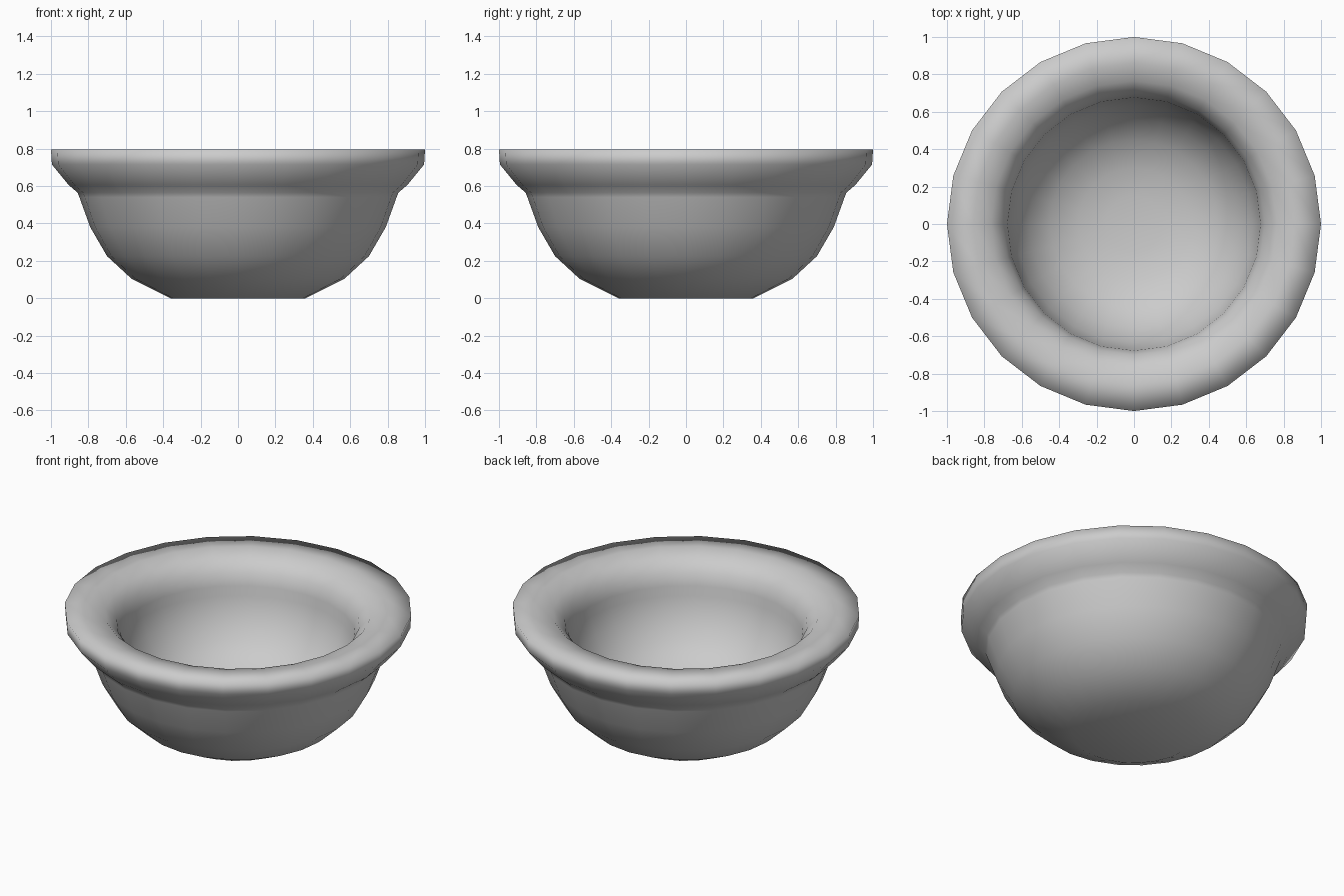
import bpy, bmesh, math

default_cube = bpy.data.objects.get("Cube")
if default_cube:
    bpy.data.objects.remove(default_cube, do_unlink=True)

SIDES = 24


def make_material(name, color):
    mat = bpy.data.materials.new(name)
    mat.use_nodes = True
    mat.diffuse_color = color
    mat.node_tree.nodes["Principled BSDF"].inputs["Base Color"].default_value = color
    return mat


def lathe(name, profile, mat):
    """Revolve a (radius, height) profile around z."""
    bm = bmesh.new()
    verts = [bm.verts.new((r, 0, z)) for r, z in profile]
    edges = [bm.edges.new(pair) for pair in zip(verts, verts[1:])]
    bmesh.ops.spin(bm, geom=verts + edges, cent=(0, 0, 0), axis=(0, 0, 1),
                   angle=math.tau, steps=SIDES, use_merge=True)
    bmesh.ops.remove_doubles(bm, verts=bm.verts, dist=0.0005)
    bmesh.ops.recalc_face_normals(bm, faces=bm.faces)
    for face in bm.faces:
        face.smooth = True
    mesh = bpy.data.meshes.new(name)
    bm.to_mesh(mesh)
    bm.free()
    mesh.materials.append(mat)
    obj = bpy.data.objects.new(name, mesh)
    bpy.context.collection.objects.link(obj)
    return obj


# Outside: flat base, round body, small step, flared collar
outside = [(0, 0), (0.36, 0), (0.57, 0.105), (0.70, 0.225), (0.79, 0.38),
           (0.848, 0.54), (0.858, 0.565), (0.905, 0.605), (0.995, 0.715)]
# Rim: flat top rolling over into a narrow upright neck
rim = [(1.0, 0.795), (0.86, 0.795), (0.765, 0.772), (0.70, 0.705),
       (0.677, 0.63), (0.67, 0.57)]
# Inside: rounded hollow of even wall thickness
inside = [(0.635, 0.46), (0.56, 0.335), (0.45, 0.24), (0.30, 0.18), (0.15, 0.16), (0, 0.155)]

gray = make_material("light_gray", (0.6, 0.6, 0.6, 1))
lathe("bowl", outside + rim + inside, gray)
